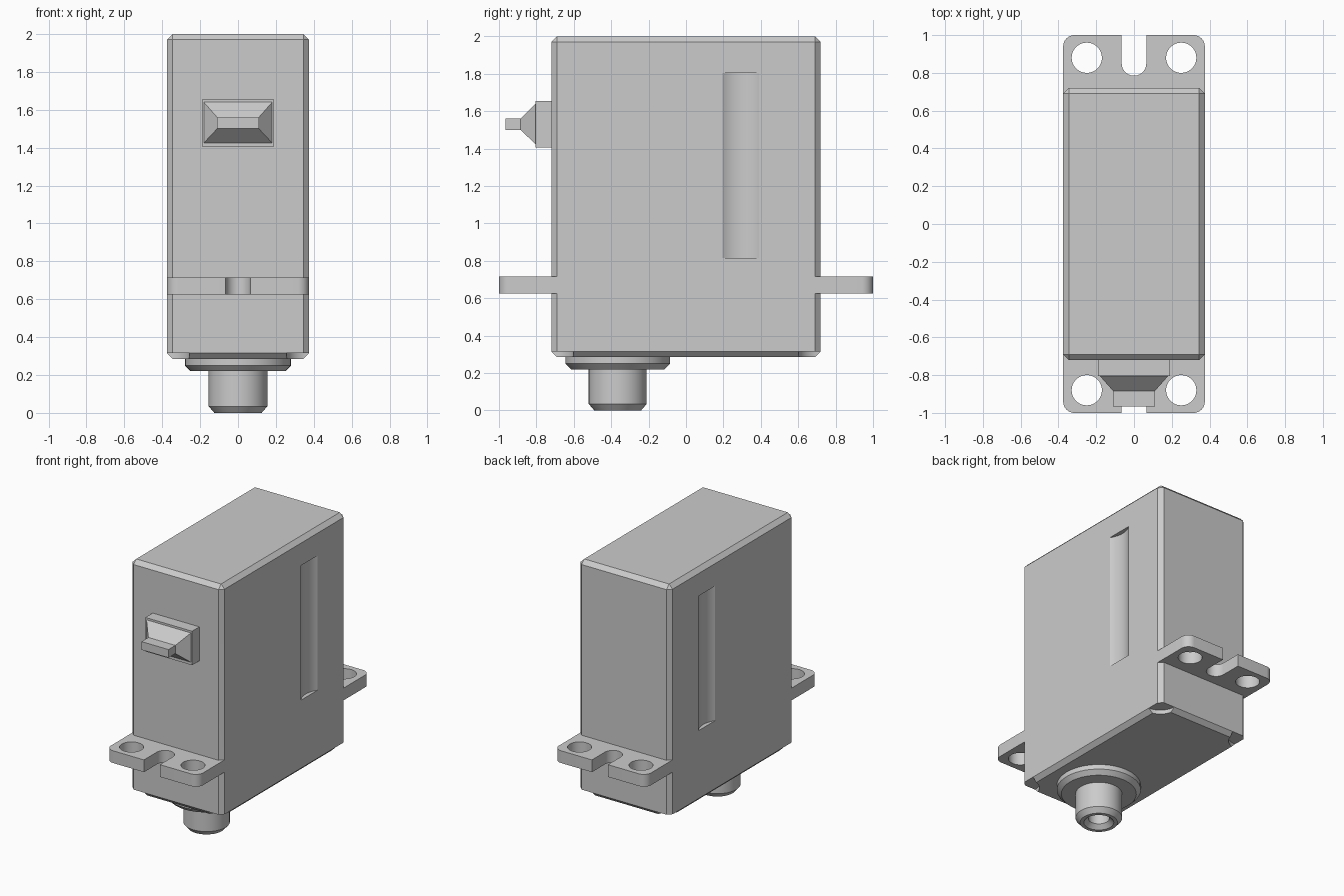
import bpy, bmesh
from math import sin, cos, pi, radians
from mathutils import Matrix

if "Cube" in bpy.data.objects:
    bpy.data.objects.remove(bpy.data.objects["Cube"])

grey = bpy.data.materials.new("light grey plastic")
grey.use_nodes = True
colour = (0.6, 0.6, 0.6, 1)
grey.diffuse_color = colour
grey.node_tree.nodes["Principled BSDF"].inputs["Base Color"].default_value = colour


def finish(name, bm):
    bmesh.ops.recalc_face_normals(bm, faces=bm.faces)
    mesh = bpy.data.meshes.new(name)
    bm.to_mesh(mesh)
    bm.free()
    mesh.materials.append(grey)
    obj = bpy.data.objects.new(name, mesh)
    bpy.context.collection.objects.link(obj)
    return obj


def select(obj):
    bpy.ops.object.select_all(action="DESELECT")
    obj.select_set(True)
    bpy.context.view_layer.objects.active = obj


def smooth(obj):
    select(obj)
    bpy.ops.object.shade_smooth_by_angle(angle=radians(30))


def add_box(bm, low, high):
    size = [h - l for l, h in zip(low, high)]
    mid = [(h + l) / 2 for l, h in zip(low, high)]
    matrix = Matrix.Translation(mid) @ Matrix.Diagonal((*size, 1))
    return bmesh.ops.create_cube(bm, size=1, matrix=matrix)["verts"]


def cylinder(name, x, y, radius, z0, z1):
    bm = bmesh.new()
    bmesh.ops.create_cone(bm, cap_ends=True, segments=48, radius1=radius, radius2=radius,
                          depth=z1 - z0, matrix=Matrix.Translation((x, y, (z0 + z1) / 2)))
    return finish(name, bm)


def cut(obj, cutters):
    for cutter in cutters:
        cutter.hide_render = True
        mod = obj.modifiers.new("cut", "BOOLEAN")
        mod.operation, mod.solver, mod.object = "DIFFERENCE", "EXACT", cutter
        select(obj)
        bpy.ops.object.modifier_apply(modifier=mod.name)
        bpy.data.objects.remove(cutter)


def arc(cx, cy, r, start, end, steps=10):
    angles = [radians(start + (end - start) * i / steps) for i in range(steps + 1)]
    return [(cx + r * cos(a), cy + r * sin(a)) for a in angles]


W, D, BASE, TOP = 0.375, 0.72, 0.285, 2.0
SIGNS = (-1, 1)

# Chamfered case with side grooves and notched lower corners
bm = bmesh.new()
add_box(bm, (-W, -D, BASE), (W, D, TOP))
bmesh.ops.bevel(bm, geom=bm.edges[:], offset=0.03, segments=1, affect="EDGES")
case = finish("case", bm)
groove_r, groove_depth = 0.173, 0.03
cutters = [cylinder("groove_cutter", s * (W + groove_r - groove_depth), 0.293, groove_r, 0.815, 1.805)
           for s in SIGNS]
cutters += [cylinder("corner_cutter", sx * W, sy * D, 0.12, 0.2, 0.315)
            for sx in SIGNS for sy in SIGNS]
cut(case, cutters)
smooth(case)

# Mounting ears with an open slot and two screw holes each
for name, s in (("front_ear", -1), ("back_ear", 1)):
    outline = [(-W, D - 0.03), (W, D - 0.03)]
    outline += arc(W - 0.06, 0.94, 0.06, 0, 90)
    outline += [(0.065, 1)] + arc(0, 0.85, 0.065, 0, -180, 20) + [(-0.065, 1)]
    outline += arc(-W + 0.06, 0.94, 0.06, 90, 180)
    bm = bmesh.new()
    face = bm.faces.new([bm.verts.new((x, s * y, 0.625)) for x, y in outline])
    new = bmesh.ops.extrude_face_region(bm, geom=[face])["geom"]
    bmesh.ops.translate(bm, vec=(0, 0, 0.09),
                        verts=[v for v in new if isinstance(v, bmesh.types.BMVert)])
    ear = finish(name, bm)
    cut(ear, [cylinder("hole_cutter", sx * 0.25, s * 0.88, 0.08, 0.5, 0.8) for sx in SIGNS])
    smooth(ear)

# Cable grommet: base block, tapered middle and flat lead
bm = bmesh.new()
add_box(bm, (-0.19, -0.805, 1.405), (0.19, -0.7, 1.655))
taper = add_box(bm, (-0.185, -0.885, 1.42), (0.185, -0.8, 1.645))
for v in taper:
    if v.co.y < -0.85:
        v.co.x = 0.11 if v.co.x > 0 else -0.11
        v.co.z = 1.56 if v.co.z > 1.53 else 1.5
add_box(bm, (-0.11, -0.965, 1.5), (0.11, -0.88, 1.56))
finish("cable_grommet", bm)


def lathe(name, profile, y):
    bm = bmesh.new()
    verts = [bm.verts.new((r, 0, z)) for r, z in profile]
    edges = [bm.edges.new(pair) for pair in zip(verts, verts[1:])]
    bmesh.ops.spin(bm, geom=verts + edges, cent=(0, 0, 0), axis=(0, 0, 1),
                   angle=2 * pi, steps=48)
    bmesh.ops.remove_doubles(bm, verts=bm.verts, dist=0.0001)
    bmesh.ops.translate(bm, vec=(0, y, 0), verts=bm.verts)
    smooth(finish(name, bm))


# Bearing collar and bored output shaft
lathe("bearing_collar", [(0, 0.3), (0.28, 0.3), (0.28, 0.25), (0.25, 0.22), (0, 0.22)], -0.365)
lathe("output_shaft", [(0, 0.26), (0.155, 0.26), (0.155, 0.035), (0.125, 0), (0.1, 0),
                       (0.07, 0.03), (0.07, 0.17), (0, 0.17)], -0.365)
